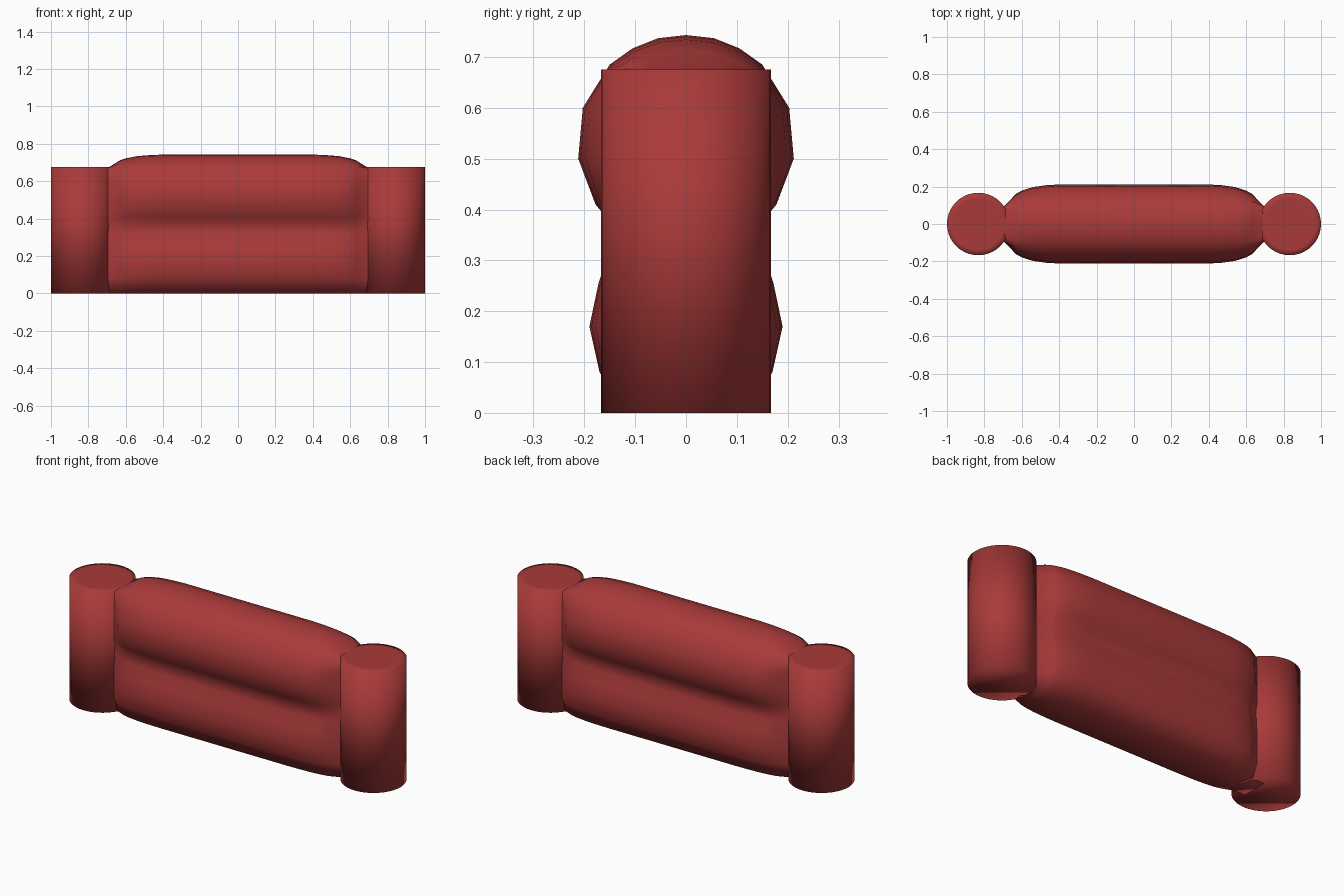
import bpy, bmesh, math

cube = bpy.data.objects.get("Cube")
if cube:
    bpy.data.objects.remove(cube, do_unlink=True)

red = bpy.data.materials.new("red_vinyl")
red.use_nodes = True
colour = (0.40, 0.042, 0.042, 1)
red.diffuse_color = colour
red.node_tree.nodes["Principled BSDF"].inputs["Base Color"].default_value = colour

RADIUS, HEIGHT, POST_X = 0.167, 0.675, 0.833


def finish(name, bm):
    bmesh.ops.recalc_face_normals(bm, faces=bm.faces)
    for face in bm.faces:
        face.smooth = True
    mesh = bpy.data.meshes.new(name)
    bm.to_mesh(mesh)
    bm.free()
    mesh.materials.append(red)
    obj = bpy.data.objects.new(name, mesh)
    bpy.context.collection.objects.link(obj)
    return obj


def loft(name, rings):
    bm = bmesh.new()
    loops = [[bm.verts.new(p) for p in ring] for ring in rings]
    for a, b in zip(loops, loops[1:]):
        for i in range(len(a)):
            j = (i + 1) % len(a)
            bm.faces.new((a[i], a[j], b[j], b[i]))
    bm.faces.new(loops[0])
    bm.faces.new(loops[-1])
    return finish(name, bm)


# Upright end tubes, with a narrow softened rim on top
def circle(x, r, z, n=40):
    return [(x + r * math.cos(math.tau * i / n), r * math.sin(math.tau * i / n), z)
            for i in range(n)]


for side, name in ((1, "left_post"), (-1, "right_post")):
    x = side * POST_X
    loft(name, [circle(x, RADIUS, 0), circle(x, RADIUS, HEIGHT),
                circle(x, RADIUS - 0.03, HEIGHT)])

# Half cross-section of the two stacked rolls, top to bottom: (y, z)
PROFILE = [(0, 0.743), (0.055, 0.737), (0.105, 0.717), (0.15, 0.685),
           (0.203, 0.60), (0.212, 0.50), (0.178, 0.41), (0.145, 0.37),
           (0.15, 0.32), (0.172, 0.255), (0.19, 0.17), (0.17, 0.08), (0.12, 0)]


def section(x, swell):
    """Blend from the slim neck (swell 0) to the full rolls (swell 1)."""
    half = []
    for y, z in PROFILE:
        neck_y = min(y * 0.6, 0.092)
        neck_z = min(z, 0.67)
        half.append((neck_y + (y - neck_y) * swell, neck_z + (z - neck_z) * swell))
    full = half + [(-y, z) for y, z in reversed(half[1:])]
    return [(x, y, z) for y, z in full]


# Inflated wall panel between the posts
half_span = [(0.76, 0), (0.695, 0.03), (0.63, 0.58), (0.60, 0.72),
             (0.54, 0.88), (0.47, 0.96), (0.39, 1)]
stations = [(-x, s) for x, s in half_span] + [(0, 1)] + half_span[::-1]
loft("wall_panel", [section(x, s) for x, s in stations])
